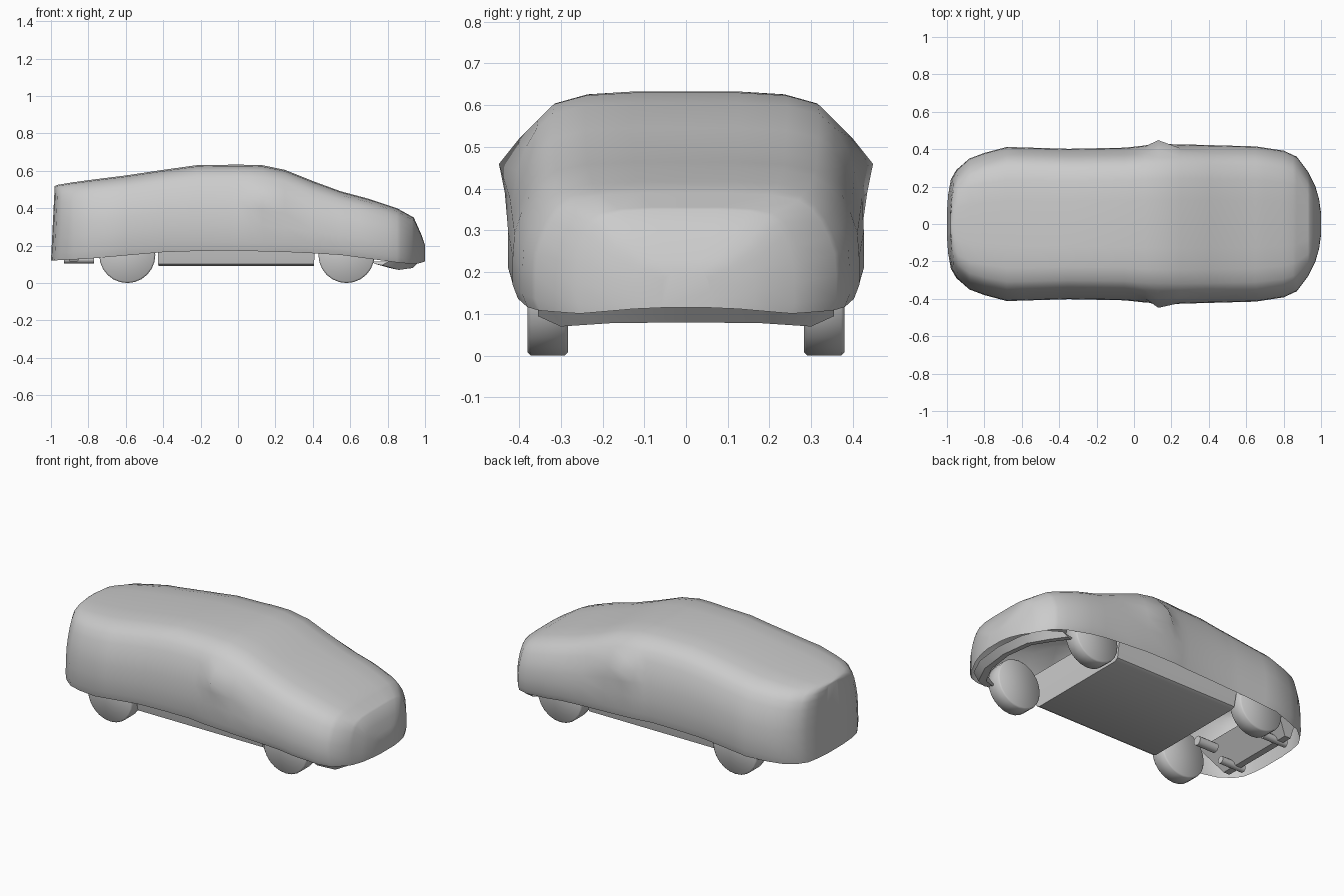
import bpy, bmesh, math
from mathutils import Vector

if "Cube" in bpy.data.objects:
    bpy.data.objects.remove(bpy.data.objects["Cube"])

grey = bpy.data.materials.new("plain grey")
grey.use_nodes = True
COLOUR = (0.6, 0.6, 0.6, 1)
grey.diffuse_color = COLOUR
grey.node_tree.nodes["Principled BSDF"].inputs["Base Color"].default_value = COLOUR


def finish(name, bm, angle):
    """Turn a bmesh into a shaded, coloured object."""
    bmesh.ops.recalc_face_normals(bm, faces=bm.faces)
    mesh = bpy.data.meshes.new(name)
    bm.to_mesh(mesh)
    bm.free()
    mesh.materials.append(grey)
    obj = bpy.data.objects.new(name, mesh)
    bpy.context.collection.objects.link(obj)
    bpy.ops.object.select_all(action="DESELECT")
    obj.select_set(True)
    bpy.context.view_layer.objects.active = obj
    bpy.ops.object.shade_smooth_by_angle(angle=math.radians(angle))
    return obj


def along(points, x):
    """Read a height or width off a list of (x, value) points."""
    for (xa, a), (xb, b) in zip(points, points[1:]):
        if x <= xb:
            return a + (b - a) * (x - xa) / (xb - xa)
    return points[-1][1]


def loft(bm, rings, closed, caps):
    """Join rings of equal length with quads."""
    loops = [[bm.verts.new(p) for p in ring] for ring in rings]
    count = len(loops[0])
    for a, b in zip(loops, loops[1:]):
        for i in range(count if closed else count - 1):
            j = (i + 1) % count
            bm.faces.new((a[i], a[j], b[j], b[i]))
    if caps:
        bm.faces.new(loops[0])
        bm.faces.new(loops[-1])


# Body shell: a section swept along the car, open underneath
ROOF = [(-1, .518), (-.98, .525), (-.8, .55), (-.6, .575), (-.4, .605), (-.22, .63),
        (0, .633), (.13, .63), (.25, .605), (.4, .545), (.55, .49), (.7, .45),
        (.85, .4), (.94, .35), (.98, .26), (1, .2)]
SILL = [(-1, .12), (-.8, .13), (-.4, .165), (-.1, .175), (.3, .165), (.55, .15),
        (.85, .11), (.95, .1), (1, .115)]
WIDTH = [(-1, .07), (-.994, .16), (-.98, .24), (-.95, .29), (-.88, .35), (-.8, .38),
         (-.68, .412), (-.35, .402), (-.05, .408), (.06, .42), (.25, .426),
         (.65, .415), (.8, .392), (.87, .36), (.93, .28), (.97, .2), (.99, .13), (1, .06)]
# Share of the width at each share of the height
SECTION = [(0, .97), (.1, 1), (.3, 1), (.48, .99), (.63, .95), (.76, .9),
           (.86, .84), (.94, .75), (.985, .57), (1, .3)]
MIRROR_X = .13
MIRROR = {.48: .434, .63: .448, .76: .4}
stations = sorted({x for x, _ in ROOF + WIDTH} | {-.5, MIRROR_X})


def body_section(x):
    low, high, wide = along(SILL, x), along(ROOF, x), along(WIDTH, x)
    lean = max(0, -x - .9) * .2  # the tail leans forward towards the top
    side = []
    for v, w in SECTION:
        y = MIRROR[v] if x == MIRROR_X and v in MIRROR else wide * w
        side.append((x + lean * v, y, low + (high - low) * v))
    return side + [(x + lean, 0, high)] + [(a, -y, z) for a, y, z in reversed(side)]


bm = bmesh.new()
loft(bm, [body_section(x) for x in stations], False, True)
finish("body_shell", bm, 70)

# Floor pan with a chamfered lower edge
bm = bmesh.new()
rings = []
for z, y, grow in ((.09, .322, 0), (.102, .345, .002), (.2, .365, .005), (.3, .365, .005)):
    back, front = -.425 - grow, .405 + grow
    rings.append([(back, -y, z), (front, -y, z), (front, y, z), (back, y, z)])
loft(bm, rings, True, True)
finish("floor_pan", bm, 30)


def cylinder(name, centre, radius, length, axis, sides, bevel, angle):
    bm = bmesh.new()
    bmesh.ops.create_cone(bm, cap_ends=True, segments=sides, radius1=radius,
                          radius2=radius, depth=length)
    turn = Vector((0, 0, 1)).rotation_difference(Vector(axis)).to_matrix()
    bmesh.ops.rotate(bm, verts=bm.verts, matrix=turn)
    bmesh.ops.translate(bm, verts=bm.verts, vec=centre)
    if bevel:
        rims = [e for e in bm.edges if any(len(f.verts) > 4 for f in e.link_faces)]
        bmesh.ops.bevel(bm, geom=rims, offset=bevel, segments=1, affect="EDGES")
    return finish(name, bm, angle)


# Wheels and exhaust tips on both sides
for side, label in ((1, "left"), (-1, "right")):
    for x, end in ((.58, "front"), (-.592, "rear")):
        cylinder(f"{end}_{label}_wheel", (x, side * .331, .15), .15, .097,
                 (0, 1, 0), 24, .008, 80)
    cylinder(f"exhaust_tip_{label}", (-.85, side * .18, .127), .022, .16,
             (1, 0, 0), 12, 0, 40)

# Exhaust pipe between the rear wheels
cylinder("exhaust_pipe", (-.6, -.1, .125), .028, .13, (1, 0, 0), 12, 0, 40)

# Sloping panel under the tail
bm = bmesh.new()
loft(bm, [[(back, -y, z), (front, -y, z), (front, y, z), (back, y, z)]
          for back, front, y, z in ((-.9, -.86, .26, .115), (-.9, -.74, .33, .25))],
     True, True)
finish("rear_valance", bm, 30)

# Front splitter: a curved band under the nose
half = [(.77, .355, .095), (.86, .3, .07), (.915, .18, .078), (.935, 0, .08)]
path = half + [(x, -y, z) for x, y, z in reversed(half[:-1])]
bm = bmesh.new()
loft(bm, [[(x, y, z), (x + .035, y, .115), (x - .05, y * .94, .115),
           (x - .04, y * .94, z + .008)] for x, y, z in path], True, True)
finish("front_splitter", bm, 40)
